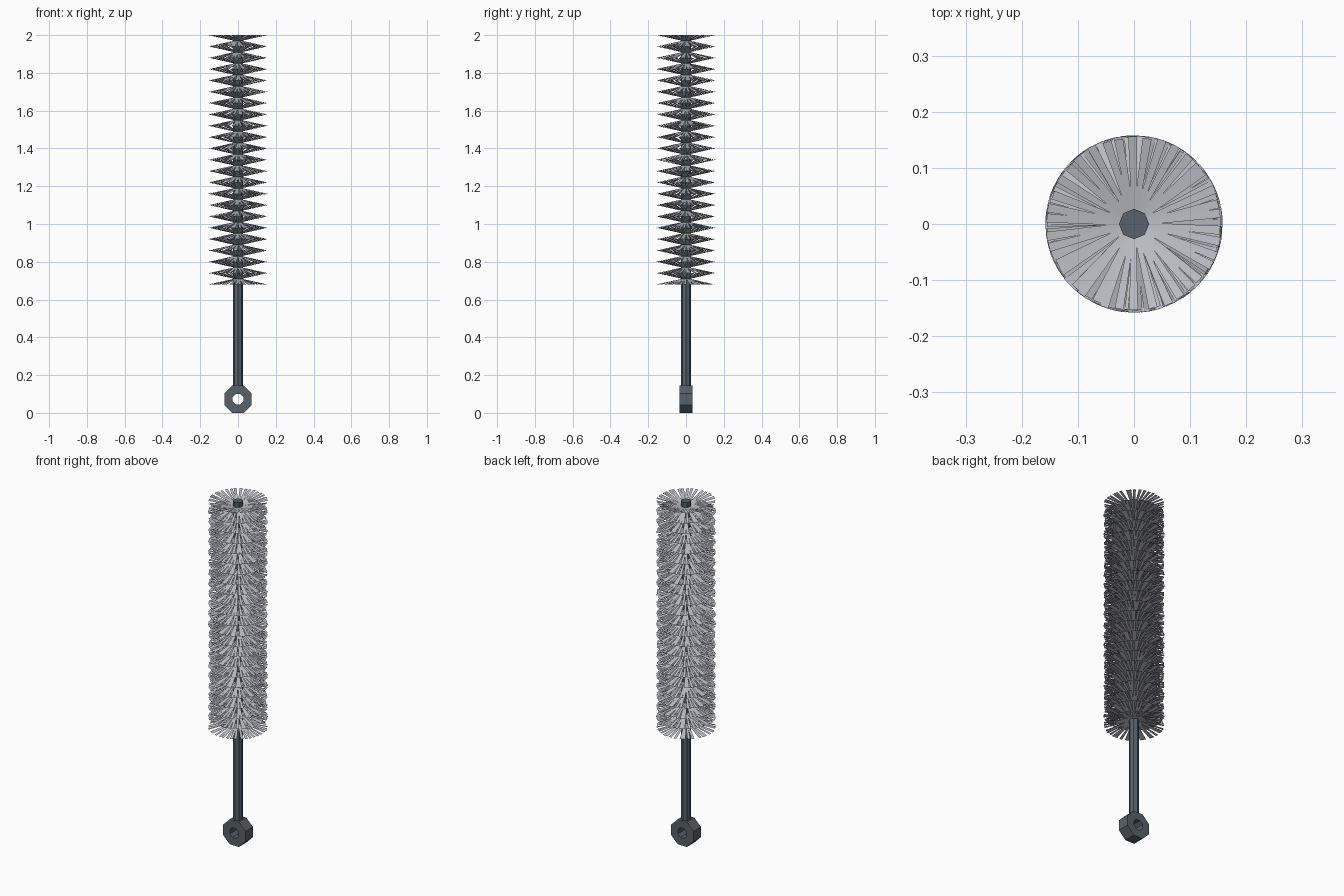
import bpy, bmesh, math, random
from mathutils import Vector

if "Cube" in bpy.data.objects:
    bpy.data.objects.remove(bpy.data.objects["Cube"])

random.seed(4)


def material(name, rgb):
    m = bpy.data.materials.new(name)
    m.diffuse_color = (*rgb, 1)
    m.use_nodes = True
    m.node_tree.nodes["Principled BSDF"].inputs["Base Color"].default_value = m.diffuse_color
    return m


STEEL = material("dark steel", (0.095, 0.12, 0.145))
FIBRE = material("pale grey fibre", (0.52, 0.53, 0.58))


def finish(name, bm, mat):
    me = bpy.data.meshes.new(name)
    bm.to_mesh(me)
    bm.free()
    me.materials.append(mat)
    ob = bpy.data.objects.new(name, me)
    bpy.context.collection.objects.link(ob)
    return ob


# Rod: slim octagonal shaft
ROD_R, ROD_BOTTOM, TOP = 0.027, 0.135, 2.0
bm = bmesh.new()
bmesh.ops.create_cone(bm, cap_ends=True, segments=8, radius1=ROD_R, radius2=ROD_R,
                      depth=TOP - ROD_BOTTOM)
bmesh.ops.translate(bm, verts=bm.verts, vec=(0, 0, (TOP + ROD_BOTTOM) / 2))
finish("rod", bm, STEEL)

# Hanging eye: octagonal ring with its hole facing front
SIDES, OUTER, INNER, HALF = 8, 0.0785, 0.031, 0.034
CENTRE = OUTER * math.cos(math.pi / SIDES)
bm = bmesh.new()
sections = []
for i in range(SIDES):
    a = 2 * math.pi * (i + 0.5) / SIDES
    sections.append([bm.verts.new((r * math.cos(a), y, CENTRE + r * math.sin(a)))
                     for r, y in ((OUTER, -HALF), (OUTER, HALF), (INNER, HALF), (INNER, -HALF))])
for i in range(SIDES):
    p, q = sections[i], sections[(i + 1) % SIDES]
    for j in range(4):
        k = (j + 1) % 4
        bm.faces.new((p[j], p[k], q[k], q[j]))
bmesh.ops.recalc_face_normals(bm, faces=bm.faces)
finish("hanging_eye", bm, STEEL)

# Bristles: each row fans out from the rod both upward and downward,
# so that neighbouring rows meet at their tips
ROWS, FIRST_TIP, TIP_R, COUNT = 22, 0.68, 0.158, 38
PITCH = (TOP - FIRST_TIP) / ROWS
bm = bmesh.new()
for row in range(ROWS):
    root_z = FIRST_TIP + (row + 0.5) * PITCH
    for slope in (-1, 1):
        phase = random.uniform(0, math.tau)
        for i in range(COUNT):
            a = phase + math.tau * (i + random.uniform(-0.35, 0.35)) / COUNT
            out = Vector((math.cos(a), math.sin(a), 0))
            side = Vector((-out.y, out.x, 0))
            root = out * 0.02 + Vector((0, 0, root_z))
            tip = out * random.uniform(TIP_R - 0.005, TIP_R)
            tip.z = root_z + slope * PITCH / 2
            corners = (root - side * 0.004, tip - side * 0.008,
                       tip + side * 0.008, root + side * 0.004)
            bm.faces.new([bm.verts.new(c) for c in corners])
finish("bristles", bm, FIBRE)
